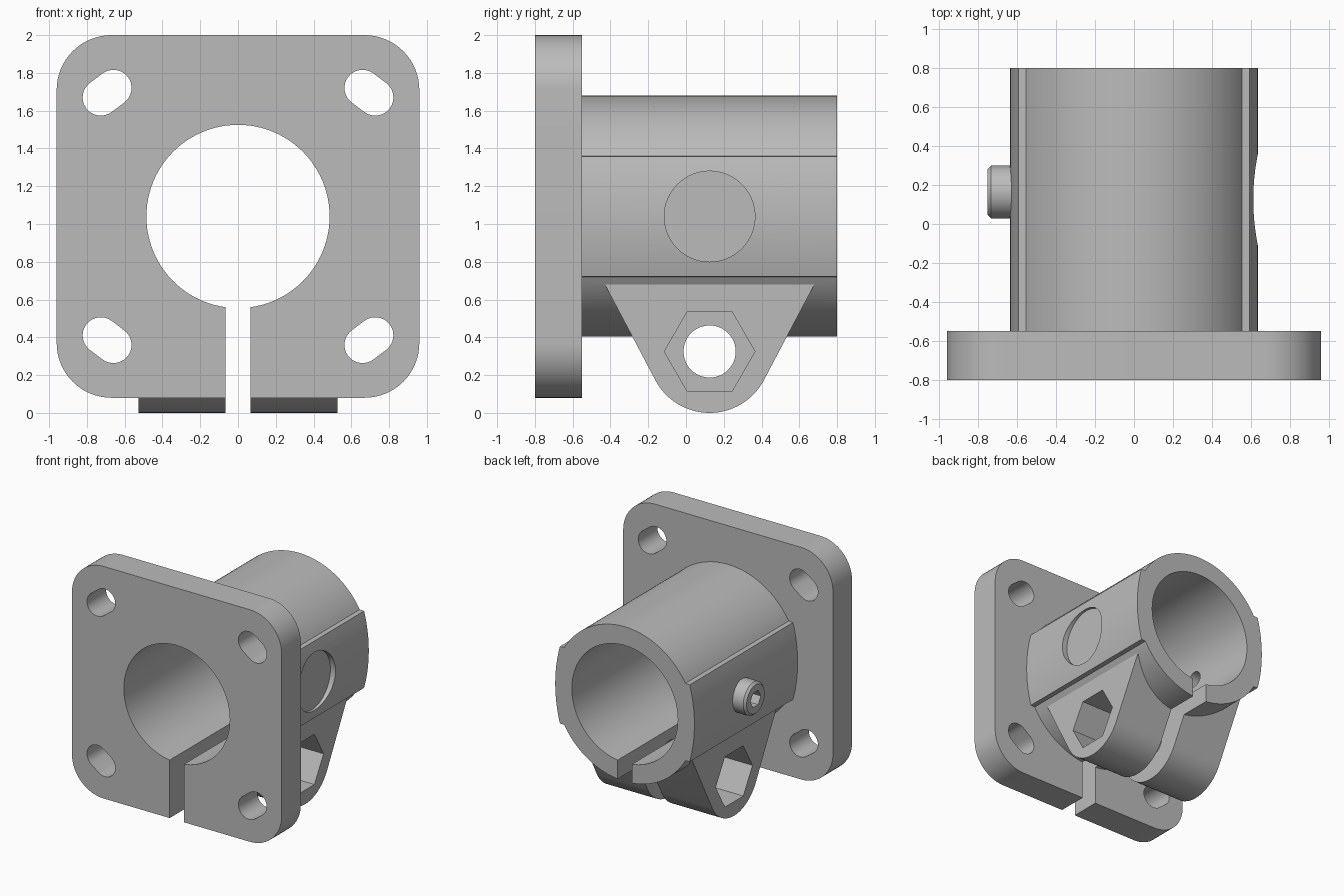
import bpy, bmesh
from math import sin, cos, pi, radians, sqrt, atan2, acos

cube = bpy.data.objects.get("Cube")
if cube:
    bpy.data.objects.remove(cube, do_unlink=True)

grey = bpy.data.materials.new("cast_grey")
grey.use_nodes = True
grey.diffuse_color = (0.5, 0.5, 0.5, 1)
grey.node_tree.nodes["Principled BSDF"].inputs["Base Color"].default_value = grey.diffuse_color

AXIS_Z = 1.04       # height of the bore axis
BARREL_R = 0.64
BORE_R = 0.485
CROSS_Y = 0.125     # clamp bolt and spotface position
BOLT_Z = 0.325


def arc(cu, cv, r, start, end, n):
    """Points along an arc, angles in degrees."""
    angles = [radians(start + (end - start) * i / n) for i in range(n + 1)]
    return [(cu + r * cos(a), cv + r * sin(a)) for a in angles]


def circle(cu, cv, r, n=64):
    return arc(cu, cv, r, 0, 360, n)[:-1]


def prism(name, points, axis, t0, t1):
    """Extrude a closed outline along x (outline in y, z) or y (outline in x, z)."""
    bm = bmesh.new()
    place = (lambda u, v: (t0, u, v)) if axis == "X" else (lambda u, v: (u, t0, v))
    face = bm.faces.new([bm.verts.new(place(u, v)) for u, v in points])
    result = bmesh.ops.extrude_face_region(bm, geom=[face])
    shift = (t1 - t0, 0, 0) if axis == "X" else (0, t1 - t0, 0)
    moved = [g for g in result["geom"] if isinstance(g, bmesh.types.BMVert)]
    bmesh.ops.translate(bm, verts=moved, vec=shift)
    bmesh.ops.recalc_face_normals(bm, faces=bm.faces)
    mesh = bpy.data.meshes.new(name)
    bm.to_mesh(mesh)
    bm.free()
    mesh.materials.append(grey)
    obj = bpy.data.objects.new(name, mesh)
    bpy.context.collection.objects.link(obj)
    return obj


def activate(obj):
    bpy.ops.object.select_all(action="DESELECT")
    obj.select_set(True)
    bpy.context.view_layer.objects.active = obj


def combine(obj, tool, operation):
    """Apply a boolean and remove the tool object."""
    mod = obj.modifiers.new(operation.lower(), "BOOLEAN")
    mod.object, mod.operation, mod.solver = tool, operation, "EXACT"
    activate(obj)
    bpy.ops.object.modifier_apply(modifier=mod.name)
    bpy.data.objects.remove(tool, do_unlink=True)


def cut(obj, points, axis, t0, t1):
    combine(obj, prism("cutter", points, axis, t0, t1), "DIFFERENCE")


# Square mounting plate with rounded corners
half, corner = 0.96, 0.29
c = half - corner
plate = []
for su, sv, a in ((1, 1, 0), (-1, 1, 90), (-1, -1, 180), (1, -1, 270)):
    plate += arc(su * c, AXIS_Z + sv * c, corner, a, a + 90, 16)
body = prism("clamp_body", plate, "Y", -0.8, -0.55)

# Barrel with a raised, slightly bowed pad on each side
pad_h, pad_edge, pad_max = 0.318, 0.594, 0.637
sag = pad_max - pad_edge
pad_r = (pad_h ** 2 + sag ** 2) / (2 * sag)
pad_a = atan2(pad_h, pad_r - sag)
right = arc(0, AXIS_Z, BARREL_R, -90, -30, 24)
right += arc(pad_max - pad_r, AXIS_Z, pad_r, -pad_a * 180 / pi, pad_a * 180 / pi, 16)
right += arc(0, AXIS_Z, BARREL_R, 30, 90, 24)
left = [(-u, v) for u, v in reversed(right[1:-1])]
combine(body, prism("barrel", right + left, "Y", -0.7, 0.8), "UNION")

# Clamp ears: tapered block with a round lower end
ear_top, ear_half = 0.68, 0.555
rise = ear_top - BOLT_Z
tangent = atan2(rise, ear_half) - acos(BOLT_Z / sqrt(rise ** 2 + ear_half ** 2))
t = tangent * 180 / pi
ears = arc(CROSS_Y, BOLT_Z, BOLT_Z, t, -180 - t, 32)
ears += [(CROSS_Y - ear_half, ear_top), (CROSS_Y + ear_half, ear_top)]
combine(body, prism("clamp_ears", ears, "X", -0.528, 0.528), "UNION")

# Main bore and clamping slot
cut(body, circle(0, AXIS_Z, BORE_R, 96), "Y", -1, 1)
s = 0.065
cut(body, [(-s, -0.1), (s, -0.1), (s, AXIS_Z), (-s, AXIS_Z)], "Y", -1, 1)

# Elongated mounting holes, one near each corner
for sx in (1, -1):
    for sz in (1, -1):
        slope = -37 * sx * sz
        du, dv = 0.042 * cos(radians(slope)), 0.042 * sin(radians(slope))
        u, v = 0.693 * sx, AXIS_Z + 0.655 * sz
        slot = arc(u + du, v + dv, 0.096, slope - 90, slope + 90, 16)
        slot += arc(u - du, v - dv, 0.096, slope + 90, slope + 270, 16)
        cut(body, slot, "Y", -1, -0.4)

# Clamp bolt hole with a deep hexagonal pocket in each ear
cut(body, circle(CROSS_Y, BOLT_Z, 0.138), "X", -1, 1)
for side in (1, -1):
    cut(body, circle(CROSS_Y, BOLT_Z, 0.24, 6), "X", side * 0.235, side * 0.9)

# Round spotface on one pad, small screw hole through the other
cut(body, circle(CROSS_Y, AXIS_Z, 0.24), "X", 0.59, 0.9)
SCREW_Y = 0.164
cut(body, circle(SCREW_Y, AXIS_Z, 0.065, 32), "X", -0.6, -0.3)

# Socket head screw with chamfered rim
screw = prism("set_screw", circle(SCREW_Y, AXIS_Z, 0.136, 48), "X", -0.6, -0.752)
bevel = screw.modifiers.new("rim", "BEVEL")
bevel.width, bevel.segments, bevel.angle_limit = 0.018, 1, radians(40)
activate(screw)
bpy.ops.object.modifier_apply(modifier=bevel.name)
cut(screw, circle(SCREW_Y, AXIS_Z, 0.068, 6), "X", -0.66, -0.9)

for obj in (body, screw):
    activate(obj)
    bpy.ops.object.shade_smooth_by_angle(angle=radians(25))
